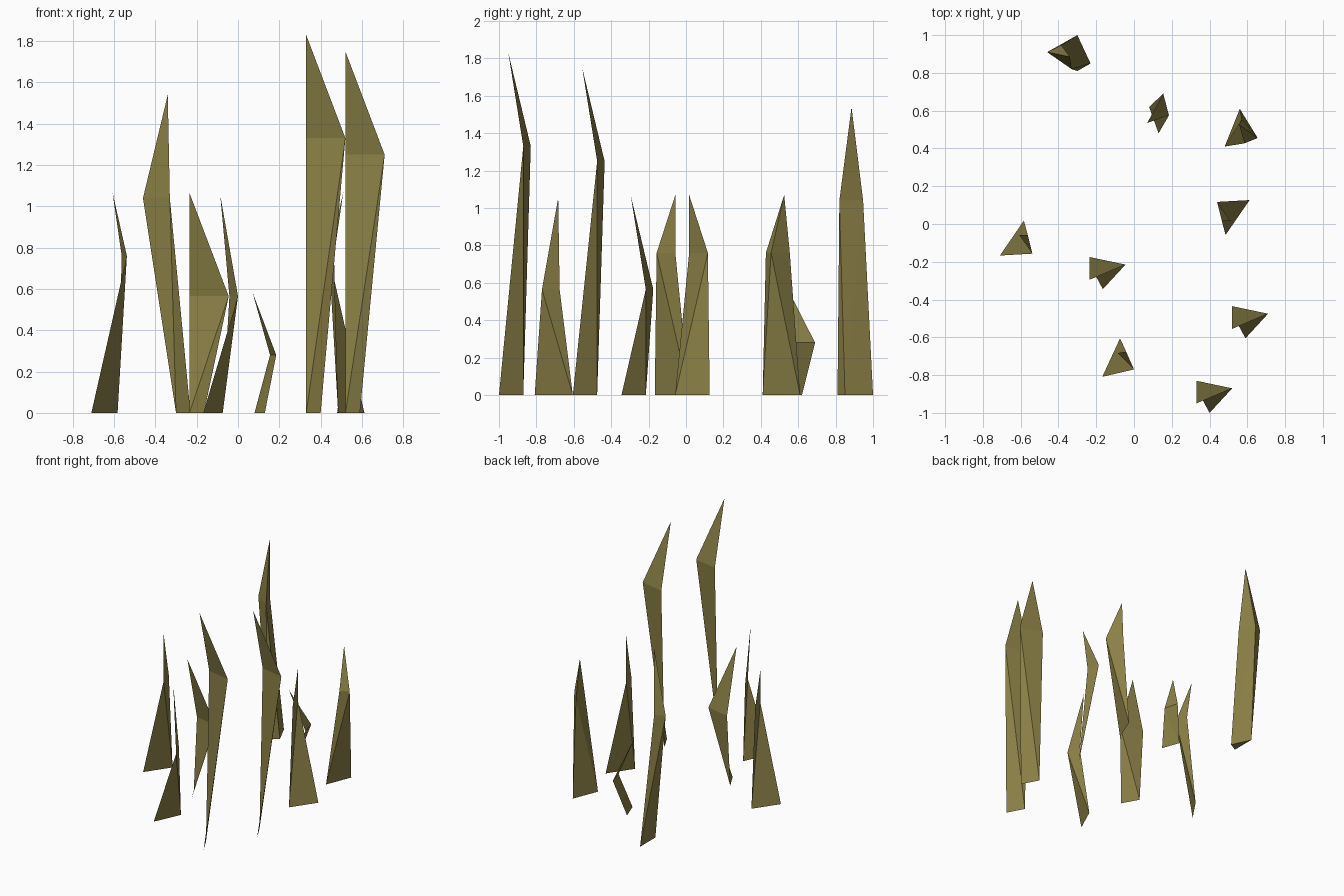
import bpy
from mathutils import Matrix, Vector

default = bpy.data.objects.get("Cube")
if default:
    bpy.data.objects.remove(default, do_unlink=True)

# Single olive colour shared by every blade
olive = bpy.data.materials.new("olive_green")
olive.use_nodes = True
colour = (0.26, 0.216, 0.062, 1.0)
olive.diffuse_color = colour
shader = next(n for n in olive.node_tree.nodes if n.type == "BSDF_PRINCIPLED")
shader.inputs["Base Color"].default_value = colour
shader.inputs["Roughness"].default_value = 0.9


def add_mesh(name, points, faces):
    mesh = bpy.data.meshes.new(name)
    mesh.from_pydata(points, [], faces)
    mesh.materials.append(olive)
    mesh.update()
    item = bpy.data.objects.new(name, mesh)
    bpy.context.collection.objects.link(item)
    return item


# Folded sheet: plan offsets are measured from the outer bend corner
def folded_blade(name, plan, corner, bend_height, tip_rise, turn=0):
    spin = Matrix.Rotation(turn, 2)
    heights = dict(tip=bend_height + tip_rise, inner=bend_height,
                   outer=bend_height, heel=0, toe=0)
    points = []
    for part, height in heights.items():
        spot = Vector(corner) + spin @ Vector(plan.get(part, (0, 0)))
        points.append((spot.x, spot.y, height))
    tip, inner, outer, heel, toe = range(len(points))
    add_mesh(name, points, [(tip, inner, outer), (inner, heel, outer), (outer, heel, toe)])


# Solid spike: three-sided middle ring, a tip, and a foot of two or three corners
def solid_blade(name, tip, ring, bend_height, foot):
    points = [tip]
    points += [(x, y, bend_height) for x, y in ring]
    points += [(x, y, 0) for x, y in foot]
    faces = []
    for i in range(3):
        j = (i + 1) % 3
        a, b = 1 + i, 1 + j
        c, d = 4 + i % len(foot), 4 + j % len(foot)
        faces.append((0, a, b))
        faces.append((a, c, b))
        if c != d:
            faces.append((b, c, d))
    if len(foot) == 3:
        faces.append((4, 5, 6))
    add_mesh(name, points, faces)


hooked = dict(tip=(-.19, -.08), inner=(-.19, .04), heel=(-.19, 0), toe=(-.12, -.13))
flared = dict(tip=(-.07, .1), inner=(-.025, .1), heel=(-.045, .175), toe=(-.172, -.01))
narrow = dict(tip=(-.115, -.04), inner=(-.03, .115), heel=(-.105, .045), toe=(-.055, -.095))

# Hooked blades
folded_blade("tall_front_blade", hooked, (.52, -.87), 1.33, .5)
folded_blade("tall_right_blade", hooked, (.71, -.475), 1.25, .5)
folded_blade("middle_blade", hooked, (-.045, -.215), .565, .5)

# Flared blades with a wide foot
folded_blade("left_edge_blade", flared, (-.538, -.157), .76, .31)
folded_blade("right_edge_blade", flared, (.44, .117), .76, .31, turn=3.14)
folded_blade("front_blade", flared, (0, -.77), .565, .49, turn=.17)

# Small bent blade
folded_blade("small_blade", narrow, (.185, .575), .28, .305)

# Solid blades at the back
solid_blade("back_blade", (-.34, .885, 1.54),
            [(-.46, .91), (-.33, .82), (-.385, .947)], 1.04,
            [(-.3, .81), (-.23, .85), (-.3, 1)])
solid_blade("back_right_blade", (.557, .525, 1.07),
            [(.585, .427), (.655, .455), (.57, .555)], .76,
            [(.48, .41), (.56, .61)])
